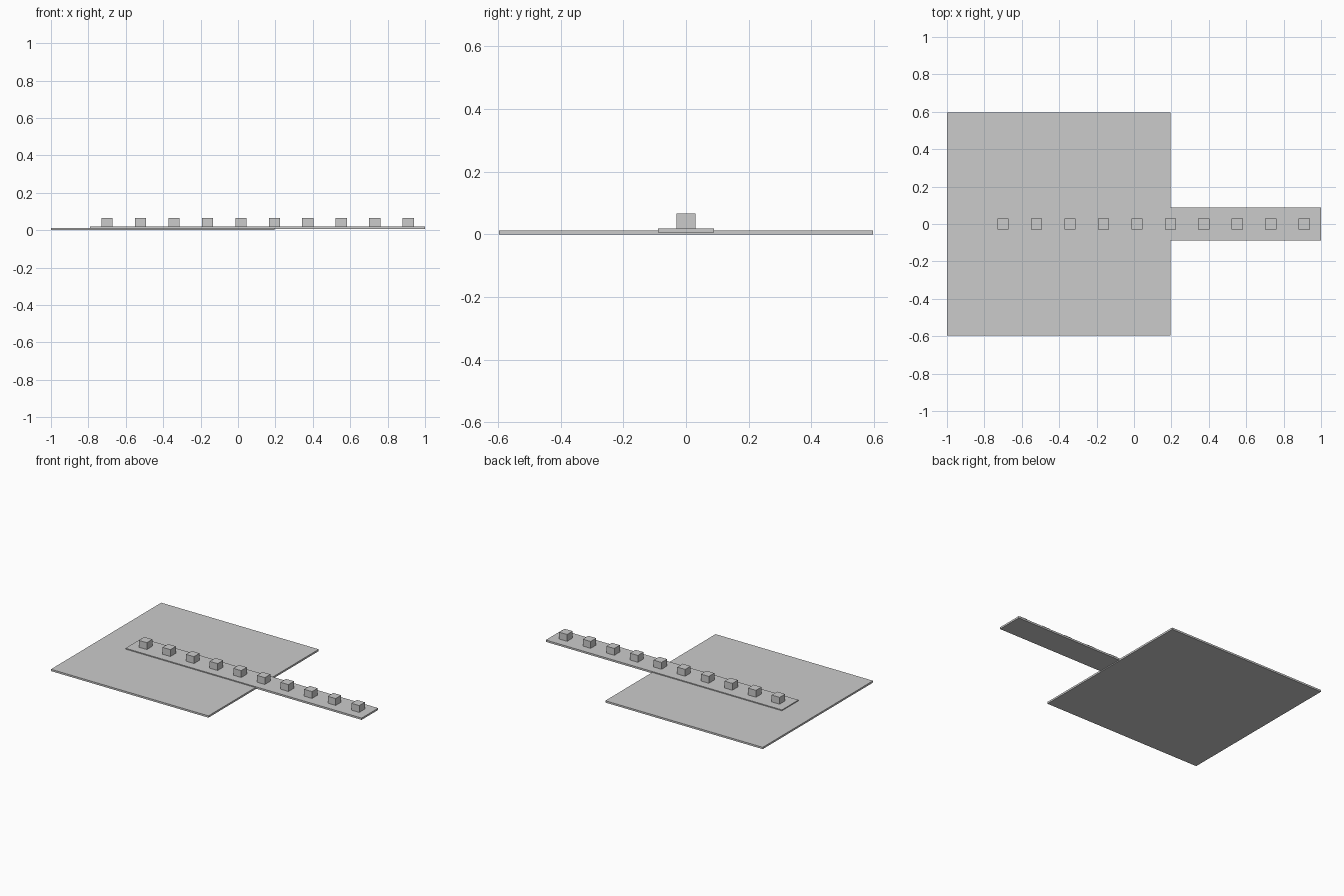
import bpy

if "Cube" in bpy.data.objects:
    bpy.data.objects.remove(bpy.data.objects["Cube"])


def box(name, x, y, z):
    """Axis-aligned box from (min, max) ranges."""
    bpy.ops.mesh.primitive_cube_add(
        size=1, location=[sum(r) / 2 for r in (x, y, z)])
    ob = bpy.context.object
    ob.name = name
    ob.scale = [r[1] - r[0] for r in (x, y, z)]
    bpy.ops.object.transform_apply(location=False, rotation=False, scale=True)
    return ob


PITCH = 0.179   # spacing of the blocks, also the strip width
START = -0.79   # left end of the strip
HALF = 0.03     # half width of a block

# Square base plate
box("base_plate", (-1, 0.194), (-0.597, 0.597), (0, 0.0125))

# Long strip, slightly sunk into the plate and overhanging on the right
box("strip", (START, 1), (-PITCH / 2, PITCH / 2), (0.0065, 0.0190))

# Row of ten small blocks along the strip
for i in range(10):
    cx = START + PITCH * (i + 0.5)
    box(f"block_{i + 1}", (cx - HALF, cx + HALF), (-HALF, HALF), (0.0185, 0.066))
